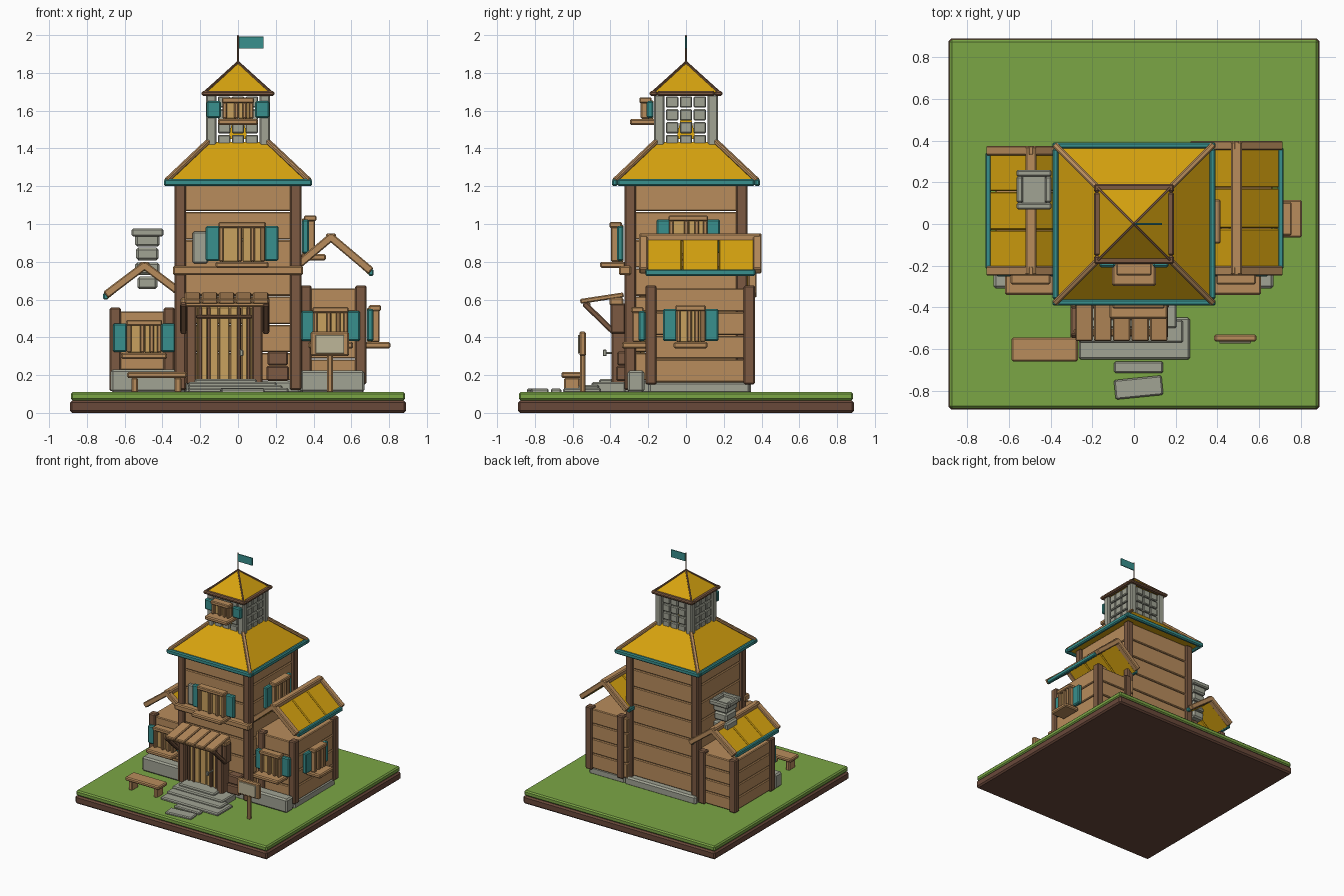
import bpy, bmesh, math
from mathutils import Matrix, Vector

if "Cube" in bpy.data.objects:
    bpy.data.objects.remove(bpy.data.objects["Cube"])


def colour(name, hexa):
    m = bpy.data.materials.new(name)
    lin = [((int(hexa[i:i + 2], 16) / 255 + 0.055) / 1.055) ** 2.4 for i in (0, 2, 4)]
    m.diffuse_color = (*lin, 1)
    m.use_nodes = True
    m.node_tree.nodes["Principled BSDF"].inputs["Base Color"].default_value = m.diffuse_color
    return m


WOOD = colour("warm_wood", "B88C5C")
DARK = colour("dark_wood", "7C5A42")
DIRT = colour("dirt", "69483A")
GRASS = colour("grass", "7BA645")
GOLD = colour("golden_roof", "D7A30F")
TEAL = colour("teal_paint", "38908D")
STONE = colour("grey_stone", "A1A394")
PALE = colour("pale_wood", "C9A15E")
CREAM = colour("cream_board", "BDB698")


def finish(name, bm, mat, mtx=None):
    if mtx is not None:
        bmesh.ops.transform(bm, matrix=mtx, verts=bm.verts)
    bmesh.ops.recalc_face_normals(bm, faces=bm.faces)
    me = bpy.data.meshes.new(name)
    bm.to_mesh(me)
    bm.free()
    me.materials.append(mat)
    ob = bpy.data.objects.new(name, me)
    bpy.context.collection.objects.link(ob)
    return ob


def add_block(bm, mtx, size, bevel):
    """One chamfered block appended to bm."""
    s = Matrix.Diagonal((*size, 1))
    r = bmesh.ops.create_cube(bm, size=1, matrix=mtx @ s)
    edges = list({e for v in r["verts"] for e in v.link_edges})
    b = min(bevel, min(size) * 0.3)
    bmesh.ops.bevel(bm, geom=edges, offset=b, segments=1, affect='EDGES')


def blocks(name, mat, boxes, bevel=0.008, mtx=None):
    """Boxes given as (x0, x1, y0, y1, z0, z1)."""
    bm = bmesh.new()
    for x0, x1, y0, y1, z0, z1 in boxes:
        c = Matrix.Translation(((x0 + x1) / 2, (y0 + y1) / 2, (z0 + z1) / 2))
        add_block(bm, c, (x1 - x0, y1 - y0, z1 - z0), bevel)
    return finish(name, bm, mat, mtx)


def beams(name, mat, spans, width, thick, bevel=0.006):
    """Beams running between pairs of points; width is horizontal."""
    bm = bmesh.new()
    for p, q in spans:
        p, q = Vector(p), Vector(q)
        rot = (q - p).to_track_quat('X', 'Z').to_matrix().to_4x4()
        add_block(bm, Matrix.Translation((p + q) / 2) @ rot, ((q - p).length, width, thick), bevel)
    return finish(name, bm, mat)


def pyramid(name, mat, half0, half1, z0, z1):
    bm = bmesh.new()
    bmesh.ops.create_cone(bm, cap_ends=True, segments=4, radius1=half0 * 2 ** 0.5,
                          radius2=half1 * 2 ** 0.5, depth=z1 - z0)
    return finish(name, bm, mat, Matrix.Translation((0, 0, (z0 + z1) / 2)) @ Matrix.Rotation(math.pi / 4, 4, 'Z'))


def ring(name, mat, half, w, z0, z1, cx=0, cy=0, hy=None):
    """Rectangular frame of four bars."""
    hy = hy or half
    blocks(name, mat, [(cx - half, cx + half, cy + s * (hy - w / 2) - w / 2, cy + s * (hy - w / 2) + w / 2, z0, z1)
                       for s in (-1, 1)] +
           [(cx + s * (half - w / 2) - w / 2, cx + s * (half - w / 2) + w / 2, cy - hy + w, cy + hy - w, z0, z1)
            for s in (-1, 1)])


def corner_posts(name, mat, x0, x1, y0, y1, z0, z1, w):
    blocks(name, mat, [(x, x + w, y, y + w, z0, z1) for x in (x0, x1 - w) for y in (y0, y1 - w)])


def plank_walls(name, x0, x1, y0, y1, z0, z1, n):
    h = (z1 - z0) / n
    blocks(name, WOOD, [(x0, x1, y0, y1, z0 + i * h + 0.002, z0 + (i + 1) * h - 0.002) for i in range(n)], 0.006)


def window(name, origin, h, turn=0, off=0.13, fw=0.09, sill=0.12):
    """Shuttered window; local -y points out of the wall, z = 0 at the bottom."""
    m = Matrix.Translation(origin) @ Matrix.Rotation(turn, 4, 'Z')
    blocks(name + "_shutters", TEAL, [(s * off - 0.038, s * off + 0.038, -0.036, 0, 0.005, h - 0.015)
                                      for s in (-1, 1)], 0.008, m)
    blocks(name + "_panes", PALE, [(-fw, -0.002, -0.045, 0, 0, h - 0.01), (0.002, fw, -0.045, 0, 0, h - 0.01)], 0.004, m)
    bars = [(x - 0.012, x + 0.012, -0.068, -0.02, 0, h - 0.02) for x in (-fw, -fw * 0.12, fw * 0.5, fw)]
    blocks(name + "_frame", WOOD, bars + [(-fw - 0.015, fw + 0.015, -0.075, -0.01, h - 0.025, h + 0.005)], 0.006, m)
    blocks(name + "_sill", WOOD, [(-sill, sill, -0.125, 0.01, -0.033, 0)], 0.008, m)


def gable_roof(name, xr, zr, xe, drop, y0, y1):
    """Two-slope roof with ridge along y: three panels per slope, edge boards, teal eaves."""
    panels, barges, eaves = [], [], []
    step = (y1 - y0 - 0.06) / 3
    for s in (-1, 1):
        top, low = (xr, zr), (xr + s * xe, zr - drop)
        for i in range(3):
            y = y0 + 0.03 + step * (i + 0.5)
            panels.append(((top[0], y, top[1] - 0.015), (low[0], y, low[1] - 0.015)))
        for y in (y0 + 0.02, y1 - 0.02):
            barges.append(((top[0] - s * 0.01, y, top[1]), (low[0], y, low[1])))
        eaves.append(((low[0], y0 + 0.03, low[1] - 0.008), (low[0], y1 - 0.03, low[1] - 0.008)))
    beams(name + "_panels", GOLD, panels, step - 0.003, 0.022)
    beams(name + "_edge_boards", WOOD, barges, 0.045, 0.042)
    beams(name + "_eaves", TEAL, eaves, 0.028, 0.034)
    blocks(name + "_ridge", WOOD, [(xr - 0.027, xr + 0.027, y0, y1, zr - 0.03, zr + 0.012)])


# Ground slab
blocks("dirt_slab", DIRT, [(-0.89, 0.89, -0.89, 0.89, 0, 0.066)], 0.012)
blocks("grass_slab", GRASS, [(-0.885, 0.885, -0.885, 0.885, 0.066, 0.11)], 0.01)

# Stone footings
blocks("footings", STONE, [(-0.675, -0.27, -0.31, -0.22, 0.11, 0.23), (0.33, 0.67, -0.31, -0.22, 0.11, 0.225),
                           (-0.33, 0.33, -0.29, 0.345, 0.10, 0.17), (0.33, 0.665, -0.2, 0.34, 0.10, 0.165)], 0.012)

# Tower
plank_walls("tower_walls", -0.31, 0.31, -0.3, 0.3, 0.17, 1.215, 7)
corner_posts("tower_posts", DARK, -0.335, 0.335, -0.325, 0.325, 0.12, 1.21, 0.06)
blocks("tower_band", WOOD, [(-0.345, 0.345, -0.355, -0.29, 0.73, 0.778)])
blocks("wall_patch", STONE, [(-0.24, -0.16, -0.325, -0.29, 0.79, 0.96)])

# Main roof
pyramid("main_roof", GOLD, 0.38, 0.155, 1.215, 1.435)
ring("main_roof_eaves", TEAL, 0.392, 0.03, 1.2, 1.238)
beams("main_roof_hips", WOOD, [((a * 0.38, b * 0.38, 1.228), (a * 0.155, b * 0.155, 1.44))
                               for a in (-1, 1) for b in (-1, 1)], 0.028, 0.024)

# Belfry with open brick lattice
corner_posts("belfry_posts", STONE, -0.17, 0.17, -0.17, 0.17, 1.4, 1.685, 0.055)
bricks = []
for k in range(4):
    z = 1.412 + k * 0.068
    for c in (-0.073, 0, 0.073):
        for s in (-0.145, 0.145):
            bricks.append((c - 0.033, c + 0.033, s - 0.017, s + 0.017, z, z + 0.06))
            bricks.append((s - 0.017, s + 0.017, c - 0.033, c + 0.033, z, z + 0.06))
blocks("belfry_bricks", STONE, bricks, 0.006)
pyramid("bell", GOLD, 0.05, 0.03, 1.45, 1.55)

# Spire roof, pole and flag
pyramid("spire_roof", GOLD, 0.175, 0.002, 1.695, 1.855)
ring("spire_eaves", DARK, 0.192, 0.04, 1.678, 1.704)
beams("spire_hips", DARK, [((a * 0.175, b * 0.175, 1.698), (0, 0, 1.856)) for a in (-1, 1) for b in (-1, 1)], 0.012, 0.012, 0.002)
blocks("flag_pole", DARK, [(-0.004, 0.004, -0.004, 0.004, 1.84, 2.0)], 0.001)
blocks("flag", TEAL, [(0.004, 0.135, -0.004, 0.004, 1.928, 1.992)], 0.001)

# Side wings
plank_walls("left_wing_walls", -0.665, -0.3, -0.2, 0.305, 0.12, 0.54, 4)
corner_posts("left_wing_posts", DARK, -0.68, -0.335, -0.215, 0.32, 0.115, 0.557, 0.06)
plank_walls("right_wing_walls", 0.3, 0.665, -0.2, 0.35, 0.16, 0.66, 4)
corner_posts("right_wing_posts", DARK, 0.33, 0.68, -0.215, 0.365, 0.15, 0.675, 0.06)
gable_roof("left_roof", -0.495, 0.787, 0.205, 0.162, -0.245, 0.372)
gable_roof("right_roof", 0.492, 0.938, 0.212, 0.187, -0.245, 0.397)

# Chimney
blocks("chimney_stack", STONE, [(-0.545 + d, -0.415 - d, 0.09 + d, 0.24 - d, z, z + 0.067)
                                for d, z in ((0.012, 0.655), (0, 0.73), (0.005, 0.808), (0, 0.88))], 0.012)
ring("chimney_cap", STONE, 0.085, 0.032, 0.935, 0.975, -0.48, 0.165, 0.095)

# Windows
R = math.pi / 2
window("tower_front_window", (0.022, -0.33, 0.80), 0.205, 0, 0.155, 0.11, 0.14)
window("tower_side_window", (0.34, 0.012, 0.84), 0.2, R)
window("belfry_window", (0, -0.172, 1.557), 0.108, 0, 0.128, 0.07, 0.105)
window("right_wing_front_window", (0.49, -0.215, 0.375), 0.18, 0, 0.118, 0.08, 0.12)
window("right_wing_side_window", (0.682, 0.025, 0.375), 0.19, R, 0.11, 0.065, 0.09)
window("left_wing_front_window", (-0.497, -0.215, 0.318), 0.17, 0, 0.128, 0.08, 0.122)

# Door with planks, battens and handle
w = 0.295 / 5
blocks("door_planks", PALE, [(-0.22 + i * w + 0.002, -0.22 + (i + 1) * w - 0.002, -0.36, -0.29, 0.165, 0.56)
                             for i in range(5)], 0.005)
blocks("door_battens", DARK, [(-0.22, 0.075, -0.375, -0.33, 0.5, 0.518)] +
       [(x - 0.01, x + 0.01, -0.372, -0.33, 0.165, 0.56) for x in (-0.2, -0.155, 0.005, 0.055)], 0.004)
blocks("door_handle", STONE, [(0.008, 0.028, -0.44, -0.42, 0.3, 0.335), (0.013, 0.023, -0.43, -0.35, 0.312, 0.322)], 0.004)

# Porch posts, brackets and canopy
blocks("porch_posts", DARK, [(x, x + 0.055, -0.395, -0.3, 0.15, 0.575) for x in (-0.275, 0.075)])
beams("porch_brackets", DARK, [((x, -0.54, 0.58), (x, -0.38, 0.425)) for x in (-0.288, 0.148)], 0.032, 0.03)
blocks("bracket_backs", DARK, [(x - 0.018, x + 0.018, -0.4, -0.32, 0.42, 0.58) for x in (-0.288, 0.148)])
beams("canopy_planks", WOOD, [((-0.24 + i * 0.09, -0.56, 0.59), (-0.24 + i * 0.09, -0.33, 0.625))
                              for i in range(5)], 0.084, 0.026)
blocks("canopy_beams", WOOD, [(-0.305, 0.168, -0.405, -0.33, 0.568, 0.61), (-0.29, 0.15, -0.54, -0.505, 0.56, 0.586)])

# Entrance steps and stepping stones
blocks("steps", STONE, [(-0.23, 0.1, -0.46, -0.3, 0.105, 0.18), (-0.265, 0.205, -0.5, -0.32, 0.105, 0.163),
                        (-0.265, 0.235, -0.57, -0.46, 0.105, 0.148), (-0.265, 0.268, -0.65, -0.45, 0.105, 0.132)])
blocks("near_stone", STONE, [(-0.095, 0.14, -0.715, -0.66, 0.105, 0.128)])
blocks("far_stone", STONE, [(-0.115, 0.115, -0.047, 0.047, 0.105, 0.128)], 0.008,
       Matrix.Translation((0.022, -0.785, 0)) @ Matrix.Rotation(0.1, 4, 'Z'))

# Crates beside the door
blocks("crates", DARK, [(0.15, 0.27, -0.37, -0.29, 0.17, 0.248), (0.155, 0.265, -0.365, -0.29, 0.252, 0.325)])

# Bench
blocks("bench_seat", WOOD, [(-0.588, -0.27, -0.66, -0.545, 0.185, 0.216)])
blocks("bench_legs", WOOD, [(x, x + 0.035, -0.645, -0.56, 0.105, 0.188) for x in (-0.565, -0.335)])

# Sign post with a blank board
blocks("sign_post", WOOD, [(0.47, 0.502, -0.56, -0.532, 0.105, 0.42)])
blocks("sign_frame", WOOD, [(0.385, 0.588, -0.565, -0.53, 0.3, 0.43)])
blocks("sign_board", CREAM, [(0.41, 0.562, -0.573, -0.564, 0.315, 0.412)], 0.002)
